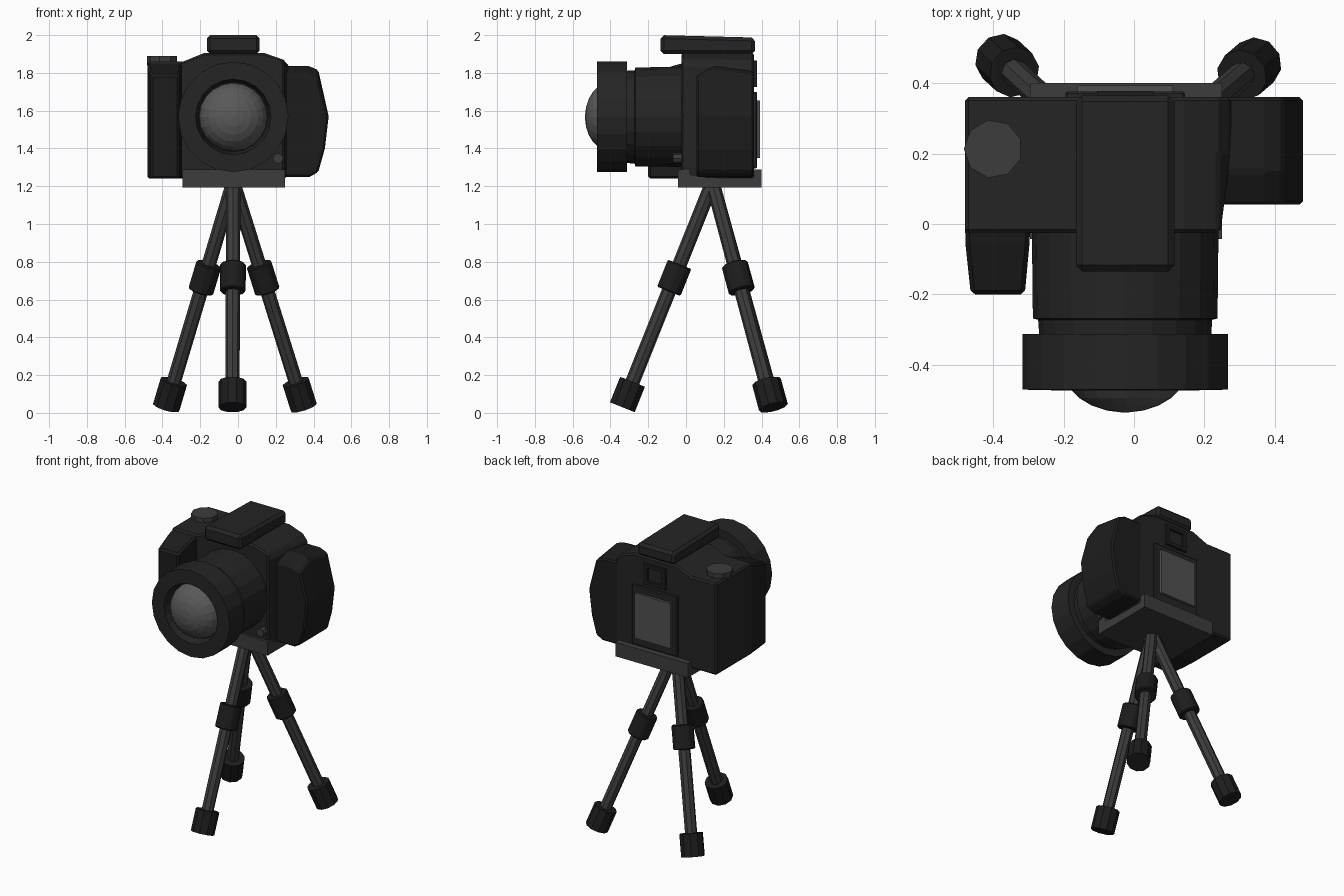
import bpy, bmesh, math
from mathutils import Vector

if "Cube" in bpy.data.objects:
    bpy.data.objects.remove(bpy.data.objects["Cube"])


def material(name, v):
    m = bpy.data.materials.new(name)
    m.diffuse_color = (v, v, v, 1)
    m.use_nodes = True
    m.node_tree.nodes["Principled BSDF"].inputs["Base Color"].default_value = m.diffuse_color
    return m


BLACK = material("black_plastic", 0.018)
DARK = material("dark_rubber", 0.012)
METAL = material("dark_metal", 0.045)
GLASS = material("glass_grey", 0.1)
SCREEN = material("screen_grey", 0.08)
CX, CZ = -0.025, 1.567     # lens axis


def loft(name, rings, mat, bevel=0):
    """Skin a list of equal-length point rings and cap both ends."""
    bm = bmesh.new()
    rows = [[bm.verts.new(p) for p in r] for r in rings]
    n = len(rows[0])
    for a, b in zip(rows, rows[1:]):
        for i in range(n):
            j = (i + 1) % n
            bm.faces.new((a[i], a[j], b[j], b[i]))
    bm.faces.new(rows[0])
    bm.faces.new(rows[-1])
    bmesh.ops.recalc_face_normals(bm, faces=bm.faces)
    me = bpy.data.meshes.new(name)
    bm.to_mesh(me)
    bm.free()
    me.materials.append(mat)
    ob = bpy.data.objects.new(name, me)
    bpy.context.collection.objects.link(ob)
    if bevel:
        mod = ob.modifiers.new("bevel", "BEVEL")
        mod.width, mod.segments = bevel, 1
        mod.limit_method, mod.angle_limit = "ANGLE", math.radians(35)
    return ob


def rect(x0, x1, z0, z1, y):
    return [(x0, y, z0), (x1, y, z0), (x1, y, z1), (x0, y, z1)]


def box(name, x0, x1, y0, y1, z0, z1, mat, bevel=0):
    return loft(name, [rect(x0, x1, z0, z1, y) for y in (y0, y1)], mat, bevel)


def lathe(name, profile, mat, n=20, cx=CX, cz=CZ):
    """Revolve (radius, y) pairs around a line parallel to y."""
    angles = [2 * math.pi * i / n for i in range(n)]
    return loft(name, [[(cx + r * math.sin(a), y, cz + r * math.cos(a)) for a in angles]
                       for r, y in profile], mat)


def tube(name, a, b, r, mat, n=10, bevel=0):
    """Straight cylinder from a to b."""
    a, b = Vector(a), Vector(b)
    q = (b - a).to_track_quat("Z", "Y")
    circle = [q @ Vector((r * math.cos(t), r * math.sin(t), 0))
              for t in (2 * math.pi * i / n for i in range(n))]
    return loft(name, [[e + c for c in circle] for e in (a, b)], mat, bevel)


# Camera body: front outline pushed back along y
outline = [(-0.48, 1.24), (0.255, 1.24), (0.275, 1.3), (0.275, 1.83), (0.24, 1.87),
           (0.14, 1.905), (-0.18, 1.905), (-0.29, 1.86), (-0.48, 1.86)]
loft("camera_body", [[(min(x, m), y, z) for x, z in outline]
                     for y, m in ((-0.025, 0.245), (0.2, 0.275), (0.36, 0.275))], BLACK, 0.01)

# Hand grip with sloping top
loft("hand_grip", [rect(-0.48, -0.293, 1.24, 1.86, 0.02),
                   rect(-0.478, -0.297, 1.24, 1.84, -0.06),
                   rect(-0.463, -0.31, 1.24, 1.79, -0.2)], DARK, 0.012)

# Side bulge on the other side
side = [(0.24, 1.25), (0.38, 1.25), (0.425, 1.275), (0.46, 1.4), (0.48, 1.57),
        (0.425, 1.815), (0.37, 1.838), (0.24, 1.838)]
loft("side_bulge", [[(x, y, z - (d if z > 1.6 else 0)) for x, z in side]
                    for y, d in ((0.055, 0.05), (0.15, 0), (0.36, 0.03))], DARK, 0.01)

# Flash housing and top dial
loft("flash_housing", [rect(-0.165, 0.115, 1.9, 2.0, -0.135),
                       rect(-0.165, 0.115, 1.9, 1.987, 0.365)], BLACK, 0.018)
tube("top_dial", (-0.4, 0.213, 1.84), (-0.4, 0.213, 1.89), 0.083, METAL, 9)

# Lens barrel, hood with recessed mouth, domed glass
lathe("lens_barrel", [(0.265, 0.0), (0.262, -0.268), (0.247, -0.272), (0.243, -0.33)], BLACK)
lathe("lens_hood", [(0.25, -0.312), (0.292, -0.312), (0.292, -0.47), (0.2, -0.472),
                    (0.185, -0.41)], BLACK)
lathe("lens_glass", [(0.182 * math.cos(t), -0.4 - 0.135 * math.sin(t))
                     for t in (math.pi / 2 * i / 6.15 for i in range(7))], GLASS)

# Front release button
lathe("front_button", [(0.028, 0.0), (0.028, -0.068)], METAL, 8, 0.212, 1.347)

# Back: screen frame, screen and viewfinder frame built from four bars
box("screen_frame", -0.195, 0.145, 0.34, 0.376, 1.295, 1.7, BLACK, 0.006)
box("screen", -0.16, 0.11, 0.36, 0.393, 1.35, 1.655, SCREEN)
for nm, x0, x1, z0, z1 in (("left", -0.105, -0.078, 1.725, 1.865), ("right", 0.028, 0.055, 1.725, 1.865),
                           ("bottom", -0.078, 0.028, 1.725, 1.75), ("top", -0.078, 0.028, 1.84, 1.865)):
    box("viewfinder_" + nm, x0, x1, 0.34, 0.377, z0, z1, DARK)

# Tripod plate
box("tripod_plate", -0.295, 0.25, -0.042, 0.4, 1.193, 1.288, METAL)

# Three legs, each with a collar and a foot
top = Vector((CX, 0.14, 1.22))
for nm, end in (("front", (-0.03, -0.337, 0.03)), ("left", (-0.38, 0.468, 0.03)),
                ("right", (0.348, 0.458, 0.03))):
    end = Vector(end)
    d = (top - end).normalized()
    mid = end + d * (0.685 / d.z)
    tube(nm + "_leg", end + d * 0.05, top, 0.038, METAL, 8)
    tube(nm + "_collar", mid - d * 0.077, mid + d * 0.077, 0.07, DARK, 10, 0.006)
    tube(nm + "_foot", end, end + d * 0.145, 0.074, DARK, 10)
